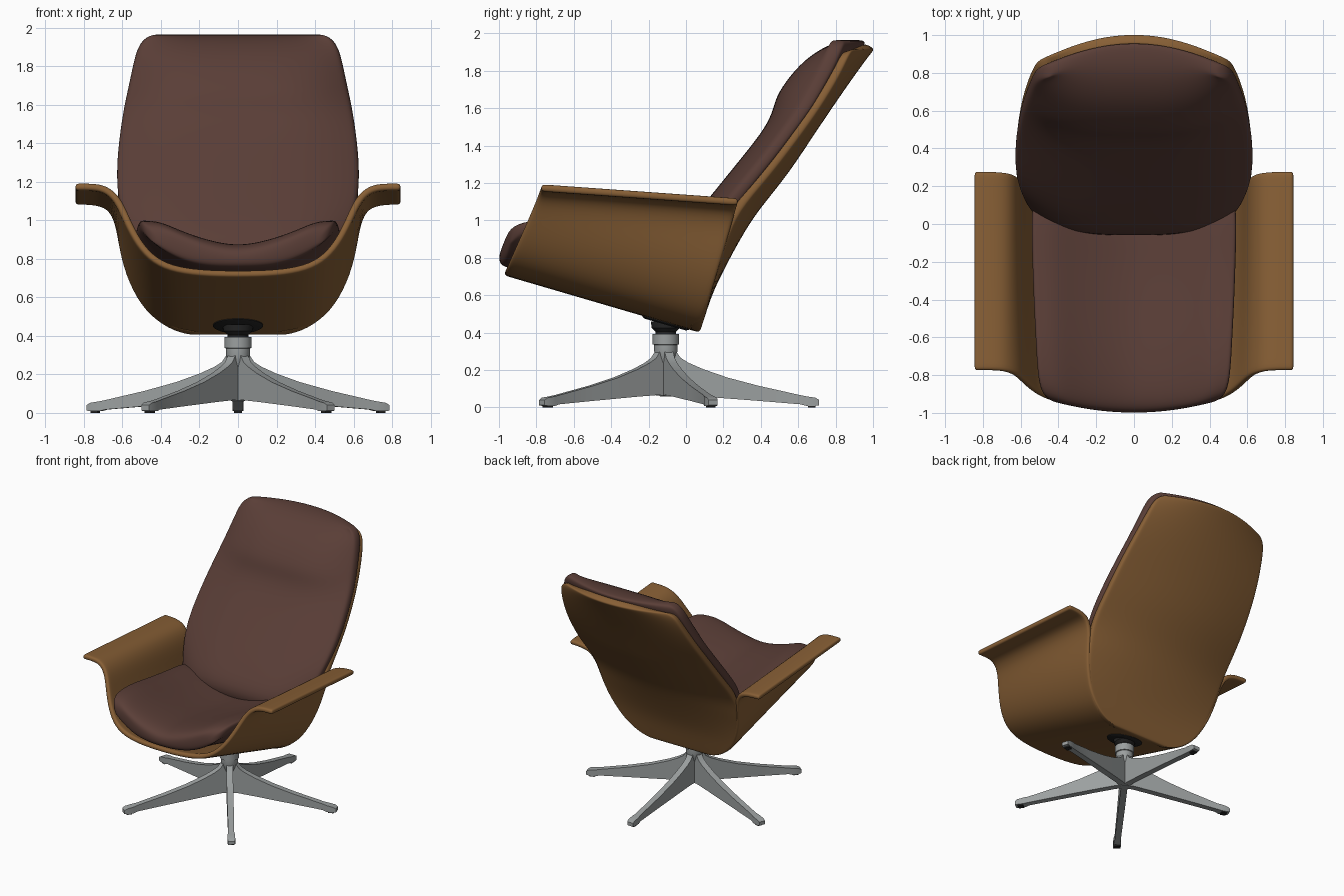
import bpy, bmesh, math
from mathutils import Matrix

if "Cube" in bpy.data.objects:
    bpy.data.objects.remove(bpy.data.objects["Cube"])


def material(name, rgb):
    m = bpy.data.materials.new(name)
    m.use_nodes = True
    m.diffuse_color = (*rgb, 1)
    bsdf = m.node_tree.nodes["Principled BSDF"]
    bsdf.inputs["Base Color"].default_value = (*rgb, 1)
    bsdf.inputs["Roughness"].default_value = 0.6
    return m


WOOD = material("walnut wood", (0.245, 0.115, 0.036))
LEATHER = material("brown leather", (0.102, 0.048, 0.038))
METAL = material("grey metal", (0.33, 0.35, 0.35))
BLACK = material("black rubber", (0.018, 0.018, 0.018))


def at(table, t):
    """Interpolate the rows of a table by their first column."""
    if t <= table[0][0]:
        return table[0][1:]
    for a, b in zip(table, table[1:]):
        if t <= b[0]:
            k = (t - a[0]) / (b[0] - a[0])
            return [p + (q - p) * k for p, q in zip(a[1:], b[1:])]
    return table[-1][1:]


def loft(name, rings, mat, closed=True, thickness=0, subsurf=0, matrix=None):
    """Skin a list of equal rings; closed rings get quad caps."""
    bm = bmesh.new()
    rows = [[bm.verts.new(p) for p in ring] for ring in rings]
    n = len(rows[0])
    for a, b in zip(rows, rows[1:]):
        for i in range(n if closed else n - 1):
            j = (i + 1) % n
            bm.faces.new((a[i], a[j], b[j], b[i]))
    if closed:
        for r in (rows[0], rows[-1]):
            for i in range(n // 2 - 1):
                bm.faces.new((r[i], r[i + 1], r[n - 2 - i], r[n - 1 - i]))
        bmesh.ops.recalc_face_normals(bm, faces=bm.faces)
    if matrix:
        bm.transform(matrix)
    mesh = bpy.data.meshes.new(name)
    bm.to_mesh(mesh)
    bm.free()
    mesh.materials.append(mat)
    ob = bpy.data.objects.new(name, mesh)
    bpy.context.collection.objects.link(ob)
    if thickness:
        mod = ob.modifiers.new("Thickness", "SOLIDIFY")
        mod.thickness, mod.offset = thickness, 1
        mod.use_even_offset = True
    if subsurf:
        mod = ob.modifiers.new("Smooth", "SUBSURF")
        mod.levels = mod.render_levels = subsurf
    bpy.ops.object.select_all(action="DESELECT")
    ob.select_set(True)
    bpy.context.view_layer.objects.active = ob
    if subsurf:
        bpy.ops.object.shade_smooth()
    else:
        bpy.ops.object.shade_smooth_by_angle(angle=math.radians(35))
    return ob


def lathe(name, profile, mat, matrix, sides=32):
    turn = [2 * math.pi * i / sides for i in range(sides)]
    rings = [[(r * math.cos(a), r * math.sin(a), z) for a in turn] for r, z in profile]
    return loft(name, rings, mat, matrix=matrix)


# Seat shell with flared arms: front and rear half sections, blended along the depth
front = [(0, .705), (.2, .71), (.36, .735), (.47, .795), (.55, .90), (.605, 1.02),
         (.645, 1.105), (.70, 1.148), (.76, 1.155), (.82, 1.155), (.845, 1.155)]
rear = [(0, .40), (.2, .402), (.36, .43), (.48, .515), (.57, .67), (.615, .83),
        (.635, .98), (.675, 1.06), (.75, 1.078), (.82, 1.08), (.845, 1.08)]


def shell_ring(t):
    half = []
    for (xf, zf), (xr, zr) in zip(front, rear):
        yf = -.972 + (zf - .71) * .44
        yr = .075 + (zr - .41) * .30
        half.append((xf + (xr - xf) * t, yf + (yr - yf) * t, zf + (zr - zf) * t))
    return [(-x, y, z) for x, y, z in half[:0:-1]] + half


loft("seat_shell", [shell_ring(t) for t in (0, .03, .25, .5, .75, .97, 1)], WOOD,
     closed=False, thickness=.038, subsurf=2)

# Back panel: height, depth of the centre line, half width, forward curl of the edges
panel = [(.40, .072, .22, 0), (.42, .08, .34, 0), (.50, .105, .46, 0), (.62, .145, .55, .01),
         (.76, .215, .59, .04), (.89, .285, .615, .06), (1.04, .375, .632, .10),
         (1.23, .535, .63, .09), (1.42, .66, .615, .07), (1.6, .78, .585, .06),
         (1.78, .905, .545, .08), (1.87, .972, .52, .11), (1.905, 1.0, .485, .125),
         (1.92, 1.008, .44, .12)]
across = [-1, -.95, -.8, -.6, -.4, -.2, 0, .2, .4, .6, .8, .95, 1]

loft("back_panel", [[(u * w, y - b * u * u, z) for u in across] for z, y, w, b in panel],
     WOOD, closed=False, thickness=.055, subsurf=2)

# Back cushion: height, front depth of the centre, half width
back_rows = [(.69, .03, .46), (.73, -.03, .53), (.85, -.085, .565), (1.0, .025, .595),
             (1.135, .135, .63), (1.32, .285, .63), (1.5, .43, .607), (1.6, .468, .59),
             (1.68, .488, .572), (1.81, .585, .545), (1.89, .675, .525), (1.945, .775, .49),
             (1.965, .86, .44)]
back_rings = []
for z, y_front, w in back_rows:
    y, _, b = at(panel, z)
    edge = y - b - .12
    face = [(u * w, edge + (y_front - edge) * (1 - abs(u) ** 3.5), z) for u in across]
    rear_face = [(u * w, y - .05 - b * u * u, z) for u in reversed(across)]
    back_rings.append(face + rear_face)
loft("back_cushion", back_rings, LEATHER, subsurf=2)

# Seat cushion: depth, centre bottom, centre top, side rise, half width
seat_rows = [(-1.0, .775, .82, .15, .43), (-.975, .75, .855, .17, .485),
             (-.89, .735, .875, .18, .51), (-.7, .69, .865, .18, .52),
             (-.45, .62, .83, .17, .532), (-.2, .56, .80, .16, .54),
             (.0, .54, .79, .15, .545), (.09, .60, .76, .15, .53), (.12, .64, .74, .15, .49)]
seat_rings = []
for y, low, top, rise, w in seat_rows:
    tilt = .4 if y < -.5 else .3
    upper = [(u * w, y + tilt * rise * u * u,
              top + rise * abs(u) ** 1.6 - .05 * max(0, abs(u) - .8) / .2) for u in across]
    lower = [(u * w, y + tilt * rise * u * u,
              low + (top + rise - .10 - low) * abs(u) ** 3) for u in reversed(across)]
    seat_rings.append(upper + lower)
loft("seat_cushion", seat_rings, LEATHER, subsurf=2)

# Swivel mount, with a plate lying flat under the sloping seat, and column
AXIS = Matrix.Translation((0, -.108, 0))
SLOPE = Matrix.Translation((0, -.108, .455)) @ Matrix.Rotation(math.radians(-16), 4, "X")
lathe("mount_plate", [(.115, -.012), (.13, -.004), (.13, .02)], BLACK, SLOPE)
lathe("swivel_mount", [(.052, .37), (.055, .405), (.075, .425), (.08, .46)], BLACK, AXIS)
lathe("column", [(.03, .06), (.035, .22), (.055, .27), (.062, .30), (.062, .335),
                 (.07, .337), (.07, .393)], METAL, AXIS)

# Five star legs: radius, underside, top, half thickness
leg = [(0, .06, .31, .024), (.055, .066, .30, .024), (.08, .066, .265, .024),
       (.12, .063, .24, .024), (.2, .058, .205, .024), (.33, .048, .16, .024),
       (.5, .035, .115, .023), (.72, .017, .066, .022), (.75, .009, .06, .028),
       (.80, .009, .052, .028), (.82, .012, .04, .025)]
for k in range(5):
    place = AXIS @ Matrix.Rotation(math.radians(90 + 72 * k), 4, "Z")
    loft(f"leg_{k + 1}", [[(r, -h, low), (r, h, low), (r, h, top), (r, -h, top)]
                          for r, low, top, h in leg], METAL, matrix=place)
    loft(f"foot_pad_{k + 1}", [[(.76, -.02, z), (.76, .02, z), (.80, .02, z),
                                (.80, -.02, z)] for z in (0, .011)], BLACK, matrix=place)
